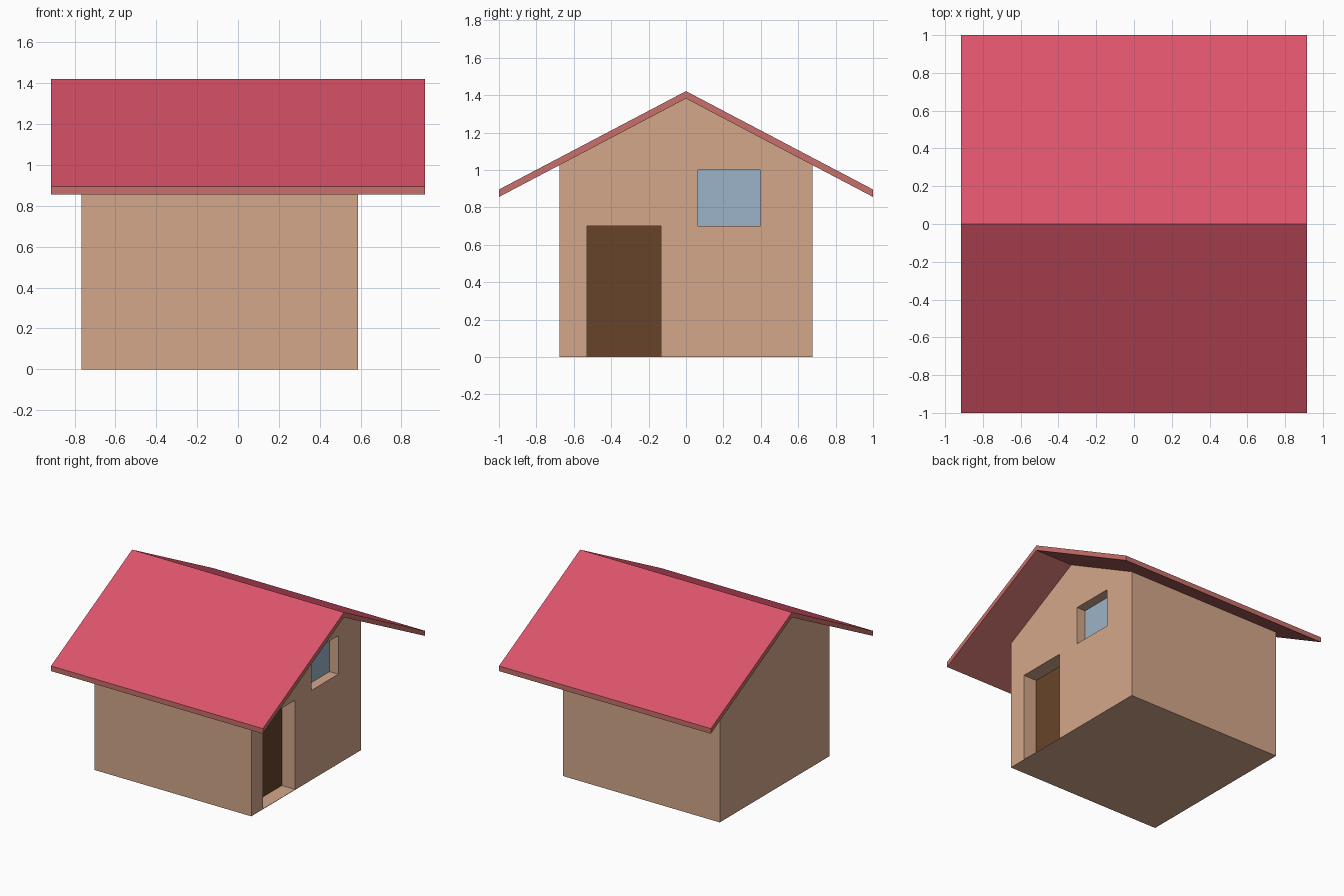
import bpy, bmesh

if "Cube" in bpy.data.objects:
    bpy.data.objects.remove(bpy.data.objects["Cube"])


def material(name, rgb):
    lin = [((c / 255 + 0.055) / 1.055) ** 2.4 for c in rgb]
    m = bpy.data.materials.new(name)
    m.diffuse_color = (*lin, 1)
    m.use_nodes = True
    m.node_tree.nodes["Principled BSDF"].inputs["Base Color"].default_value = m.diffuse_color
    return m


WALL = material("wall_plaster", (212, 167, 139))
ROOF = material("roof_red", (220, 84, 106))
TRIM = material("roof_trim", (200, 112, 107))
DOOR = material("door_brown", (103, 68, 41))
GLASS = material("window_blue", (155, 180, 200))


def extrude_x(name, profile, x0, x1, *mats):
    """Extrude a (y, z) profile from x0 to x1."""
    bm = bmesh.new()
    a = [bm.verts.new((x0, y, z)) for y, z in profile]
    b = [bm.verts.new((x1, y, z)) for y, z in profile]
    bm.faces.new(a)
    bm.faces.new(b[::-1])
    n = len(profile)
    for i in range(n):
        j = (i + 1) % n
        bm.faces.new((a[i], b[i], b[j], a[j]))
    bmesh.ops.recalc_face_normals(bm, faces=bm.faces)
    me = bpy.data.meshes.new(name)
    bm.to_mesh(me)
    bm.free()
    ob = bpy.data.objects.new(name, me)
    bpy.context.collection.objects.link(ob)
    for m in mats:
        me.materials.append(m)
    return ob


def rect(y0, y1, z0, z1):
    return [(y0, z0), (y1, z0), (y1, z1), (y0, z1)]


# House body with gable ends
HW, X0, X1 = 0.676, -0.765, 0.588
APEX, SLOPE = 1.382, 0.526
eave = APEX - SLOPE * HW
walls = extrude_x("walls", [(-HW, 0), (HW, 0), (HW, eave), (0, APEX), (-HW, eave)],
                  X0, X1, WALL)

# Door and window set into recesses on the right gable
T = 0.01
for name, shape, depth, mat in (
        ("door", rect(-0.53, -0.134, 0.003, 0.70), 0.115, DOOR),
        ("window", rect(0.064, 0.398, 0.70, 1.0), 0.075, GLASS)):
    back = X1 - depth
    cutter = extrude_x(name + "_cutter", shape, back - T, X1 + 0.1, WALL)
    cutter.hide_render = True
    cutter.hide_set(True)
    mod = walls.modifiers.new(name + "_recess", 'BOOLEAN')
    mod.operation = 'DIFFERENCE'
    mod.solver = 'EXACT'
    mod.object = cutter
    extrude_x(name, shape, back - T, back, mat)

# Folded roof slab: red on top, lighter trim on edges and underside
lo = APEX - SLOPE
TH = 0.04
roof = extrude_x("roof", [(-1, lo), (0, APEX), (1, lo),
                          (1, lo + TH), (0, APEX + TH), (-1, lo + TH)],
                 -0.915, 0.915, TRIM, ROOF)
for p in roof.data.polygons:
    if p.normal.z > 0.5:
        p.material_index = 1
